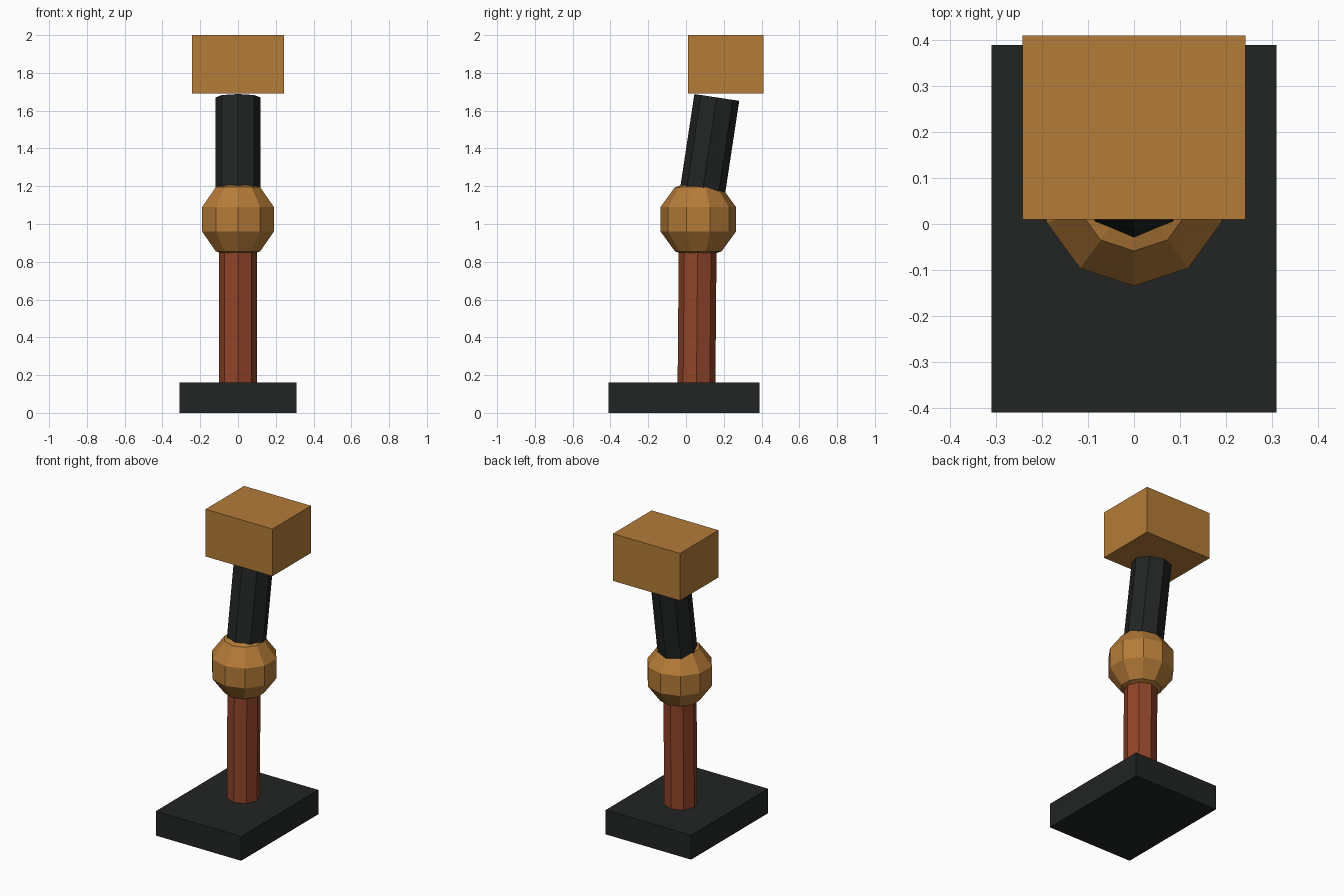
import bpy
from mathutils import Vector

if "Cube" in bpy.data.objects:
    bpy.data.objects.remove(bpy.data.objects["Cube"])


def material(name, rgb):
    m = bpy.data.materials.new(name)
    m.diffuse_color = (*rgb, 1)
    m.use_nodes = True
    m.node_tree.nodes["Principled BSDF"].inputs["Base Color"].default_value = m.diffuse_color
    return m


DARK = material("dark_metal", (0.016, 0.018, 0.018))
OCHRE = material("ochre", (0.46, 0.20, 0.04))
RUST = material("rust", (0.28, 0.058, 0.022))


def finish(name, mat):
    ob = bpy.context.object
    ob.name = name
    ob.data.materials.append(mat)
    return ob


def box(name, lo, hi, mat):
    lo, hi = Vector(lo), Vector(hi)
    bpy.ops.mesh.primitive_cube_add(size=1, location=(lo + hi) / 2)
    ob = finish(name, mat)
    ob.scale = hi - lo
    return ob


def rod(name, a, b, radius, mat):
    # Octagonal rod between two points
    a, b = Vector(a), Vector(b)
    d = b - a
    bpy.ops.mesh.primitive_cylinder_add(vertices=8, radius=radius, depth=d.length,
                                        location=(a + b) / 2)
    ob = finish(name, mat)
    ob.rotation_mode = 'QUATERNION'
    ob.rotation_quaternion = Vector((0, 0, 1)).rotation_difference(d)
    return ob


# Foot slab and head block
box("base_plate", (-0.31, -0.41, 0), (0.31, 0.39, 0.16), DARK)
box("head_block", (-0.243, 0.01, 1.69), (0.243, 0.41, 2.0), OCHRE)

# Lower and upper limb, meeting inside the joint
rod("lower_post", (0, 0.055, 0.1), (0, 0.062, 0.9), 0.1, RUST)
rod("upper_post", (0, 0.066, 1.03), (0, 0.163, 1.67), 0.12, DARK)

# Faceted ball joint
bpy.ops.mesh.primitive_uv_sphere_add(segments=10, ring_count=5, radius=0.21,
                                     location=(0, 0.065, 1.025))
finish("ball_joint", OCHRE)
